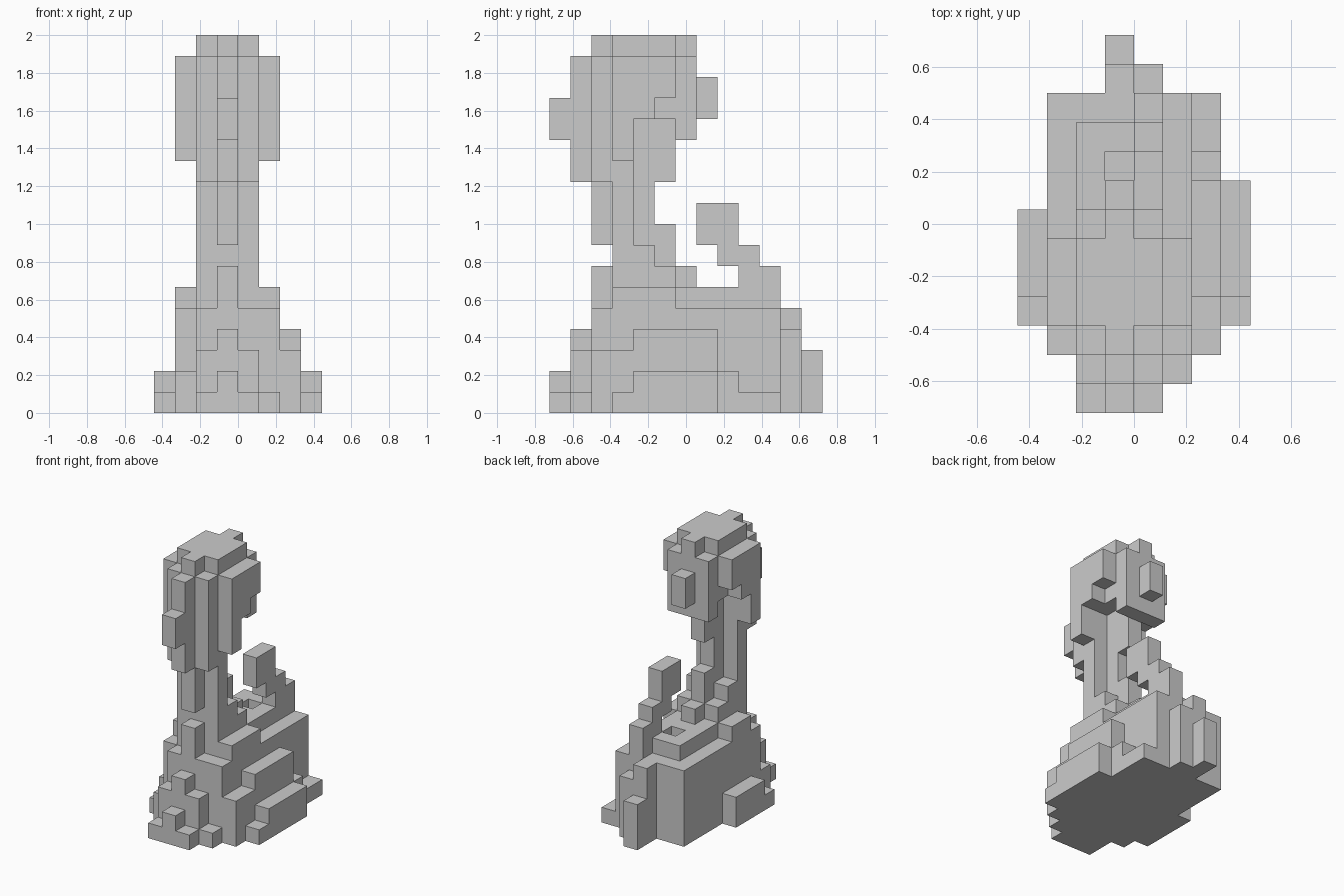
import bpy, bmesh
from itertools import product

if "Cube" in bpy.data.objects:
    bpy.data.objects.remove(bpy.data.objects["Cube"])

U = 2 / 18  # one block
parts = {}


def column(part, x, y0, y1, z0, z1):
    """Fill a wall one block thick at x."""
    parts.setdefault(part, set()).update(product((x,), range(y0, y1), range(z0, z1)))


def slab(part, w, y0, y1, z0, z1):
    """Fill a slab reaching w blocks to both sides of the body axis."""
    for x in range(3 - w, 4 + w):
        column(part, x, y0, y1, z0, z1)


# Broad solid foot
slab("base", 2, 3, 11, 0, 5)
slab("base", 1, 2, 3, 0, 5)
column("base", 5, 2, 3, 0, 5)
column("base", 1, 2, 3, 0, 2)
# Front and back buttresses
for i in range(2):
    slab("front_buttress", 0, i, i + 1, 0, 2 + 2 * i)
    slab("front_buttress", 1, i, i + 1, 0, 1 + 2 * i)
    column("back_buttress", 3, 11 + i, 12 + i, 0, 5 - 2 * i)
column("front_buttress", 5, 1, 2, 0, 1)
column("back_buttress", 4, 11, 12, 0, 4)
# Side ledges
for x, back in ((0, 7), (7, 8)):
    for i in range(2):
        column("side_ledges", x, 3 + i, back, i, i + 1)
column("side_ledges", 6, 2, 8, 0, 3)
column("side_ledges", 6, 4, 8, 3, 4)
column("side_ledges", 6, 8, 11, 0, 1)
column("side_ledges", 6, 8, 9, 1, 2)
# Stepped shoulders
slab("shoulders", 2, 4, 6, 5, 6)
column("shoulders", 5, 3, 4, 5, 6)
slab("shoulders", 1, 3, 8, 5, 6)
slab("shoulders", 0, 2, 7, 5, 7)
slab("shoulders", 1, 3, 6, 6, 7)
slab("shoulders", 1, 3, 5, 7, 8)
slab("shoulders", 0, 5, 6, 7, 9)
for x in (2, 3, 4):
    column("shoulders", x, 8 + x % 2, 9 + x // 2, 5, 6)
# Upright neck with a front rib
slab("neck", 1, 3, 4, 8, 11)
slab("neck", 0, 2, 5, 8, 11)
# Head core, recessed under the back
slab("head", 1, 2, 4, 11, 14)
slab("head", 0, 1, 6, 11, 17)
slab("head", 1, 6, 7, 13, 14)
slab("head", 1, 2, 7, 14, 17)
slab("head", 1, 3, 6, 17, 18)
slab("head", 0, 2, 7, 17, 18)
# Stepped slabs on both sides of the head
for i, bottom in enumerate((12, 14, 15)):
    for x in (1, 5):
        column("head_sides", x, 3 + i, 4 + i, bottom, 17)
slab("nose", 0, 0, 1, 13, 15)
slab("back_knob", 0, 7, 8, 14, 16)
# Tail climbing towards the neck
for i in range(4):
    y = max(7, 9 - i)
    column("tail", 4, y, y + 2, 6 + i, 7 + i)
column("tail", 4, 10, 11, 5, 6)

solid = set().union(*parts.values())


def build(name, blocks):
    """Make only the block faces that are exposed on the whole model."""
    bm = bmesh.new()
    for c in sorted(blocks):
        for axis, side in product(range(3), (0, 1)):
            n = list(c)
            n[axis] += 2 * side - 1
            if tuple(n) in solid:
                continue
            a, b = (axis + 1) % 3, (axis + 2) % 3
            quad = []
            for da, db in ((0, 0), (1, 0), (1, 1), (0, 1)):
                p = list(c)
                p[axis] += side
                p[a] += da
                p[b] += db
                quad.append(bm.verts.new(((p[0] - 4) * U, (p[1] - 6.5) * U, p[2] * U)))
            bm.faces.new(quad if side else quad[::-1])
    bmesh.ops.remove_doubles(bm, verts=bm.verts, dist=0.001)
    bmesh.ops.dissolve_limit(bm, angle_limit=0.01, verts=bm.verts, edges=bm.edges)
    mesh = bpy.data.meshes.new(name)
    bm.to_mesh(mesh)
    bm.free()
    bpy.context.collection.objects.link(bpy.data.objects.new(name, mesh))


for part, blocks in parts.items():
    build(part, blocks)
